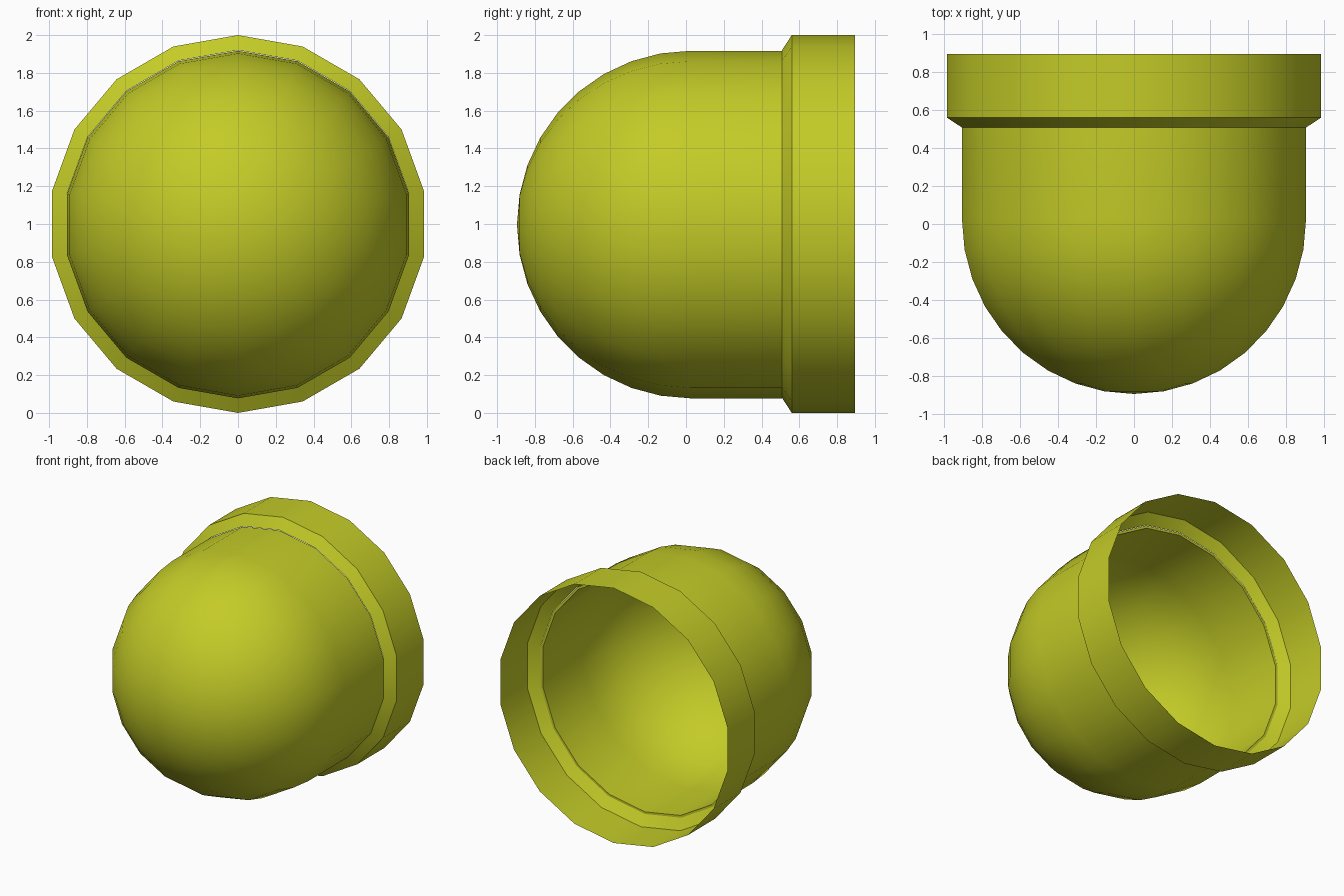
import bpy, bmesh
from math import sin, cos, pi, radians

if "Cube" in bpy.data.objects:
    bpy.data.objects.remove(bpy.data.objects["Cube"])

SIDES = 18

mat = bpy.data.materials.new("olive_yellow")
mat.diffuse_color = (0.55, 0.6, 0.02, 1)
mat.use_nodes = True
mat.node_tree.nodes["Principled BSDF"].inputs["Base Color"].default_value = mat.diffuse_color


def lathe(name, profile, z):
    """Revolve (radius, y) points around the y axis at height z."""
    bm = bmesh.new()
    rings = []
    for r, y in profile:
        if r < 1e-5:
            rings.append([bm.verts.new((0, y, z))] * SIDES)
        else:
            rings.append([bm.verts.new((r * sin(2 * pi * i / SIDES), y,
                                        z + r * cos(2 * pi * i / SIDES)))
                          for i in range(SIDES)])
    for a, b in zip(rings, rings[1:]):
        for i in range(SIDES):
            j = (i + 1) % SIDES
            quad = list(dict.fromkeys((a[i], a[j], b[j], b[i])))
            bm.faces.new(quad)
    bmesh.ops.recalc_face_normals(bm, faces=bm.faces)
    me = bpy.data.meshes.new(name)
    bm.to_mesh(me)
    bm.free()
    me.materials.append(mat)
    ob = bpy.data.objects.new(name, me)
    bpy.context.collection.objects.link(ob)
    bpy.ops.object.select_all(action='DESELECT')
    ob.select_set(True)
    bpy.context.view_layer.objects.active = ob
    bpy.ops.object.shade_smooth_by_angle(angle=radians(30))
    return ob


def dome_arc(r):
    """Quarter circle from the front pole to the tube, 10 degrees a step."""
    return [(r * sin(radians(a)), 0.025 - r * cos(radians(a)))
            for a in range(0, 91, 10)]


# Thin-walled round cap with a straight tube and a narrow lip at its open end
outer, inner = 0.92, 0.9
lathe("dome", dome_arc(outer) + [(outer, 0.508), (inner, 0.508)]
      + dome_arc(inner)[::-1], 0.997)

# Wider open collar with a sloped shoulder
lathe("collar", [(outer, 0.508), (1.0, 0.56), (1.0, 0.895)], 1.0)
